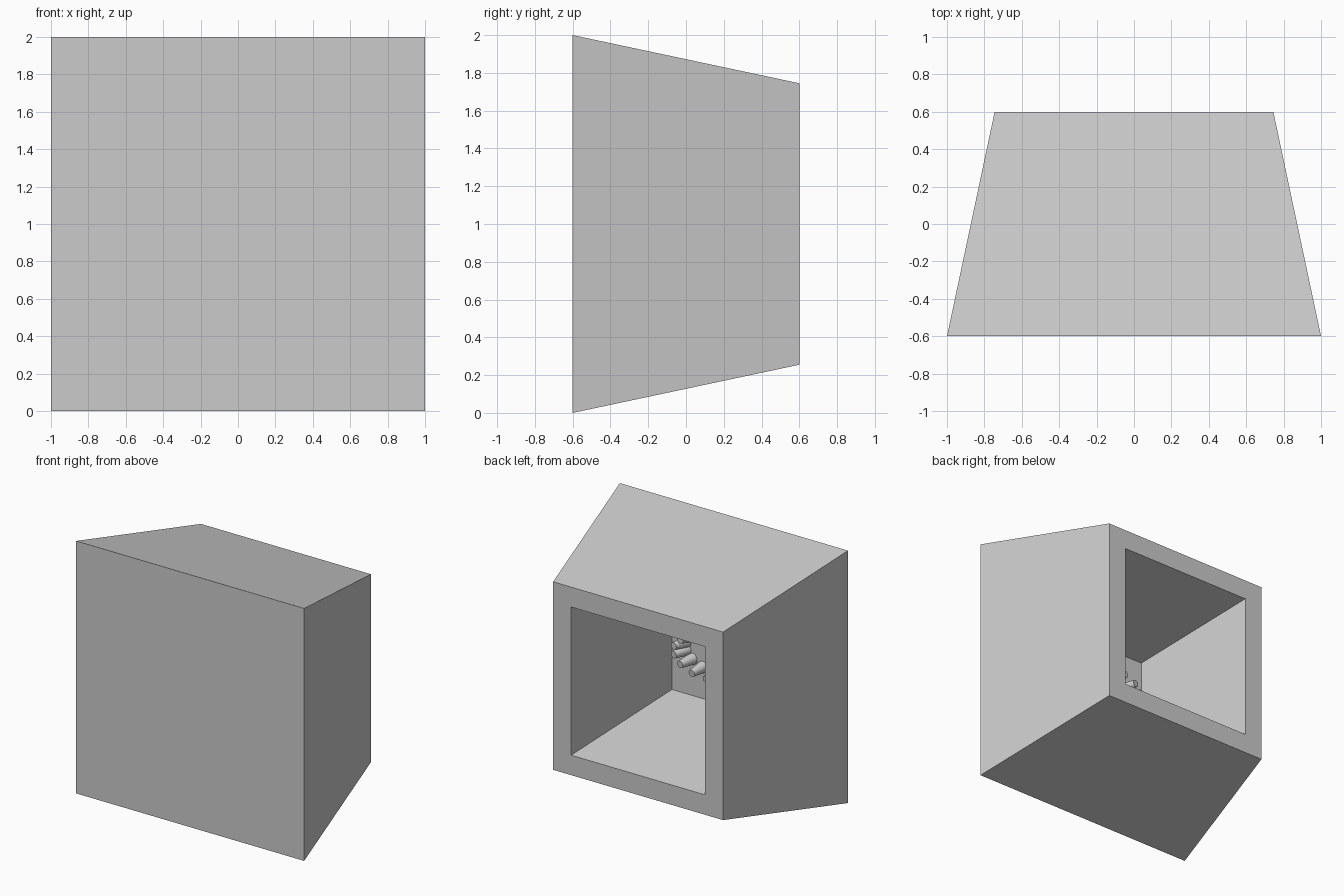
import bpy, bmesh
from math import cos, sin, pi
from mathutils import Vector

if "Cube" in bpy.data.objects:
    bpy.data.objects.remove(bpy.data.objects["Cube"], do_unlink=True)

grey = bpy.data.materials.new("plain grey")
grey.use_nodes = True
colour = (0.6, 0.6, 0.6, 1)
grey.diffuse_color = colour
grey.node_tree.nodes["Principled BSDF"].inputs["Base Color"].default_value = colour


def add_object(name, bm):
    bmesh.ops.recalc_face_normals(bm, faces=bm.faces)
    mesh = bpy.data.meshes.new(name)
    bm.to_mesh(mesh)
    bm.free()
    mesh.materials.append(grey)
    obj = bpy.data.objects.new(name, mesh)
    bpy.context.collection.objects.link(obj)
    return obj


# Tapered housing: square rings from the front, round the rear rim, into the recess
rings = [(1.0, -0.6), (0.745, 0.6), (0.587, 0.6), (0.382, -0.37)]
bm = bmesh.new()
loops = []
for half, y in rings:
    loops.append([bm.verts.new((sx * half, y, 1 + sz * half))
                  for sx, sz in ((-1, -1), (1, -1), (1, 1), (-1, 1))])
for a, b in zip(loops, loops[1:]):
    for i in range(4):
        j = (i + 1) % 4
        bm.faces.new((a[i], a[j], b[j], b[i]))
bm.faces.new(loops[0])
bm.faces.new(loops[-1])
add_object("housing", bm)


# Small tapered pegs standing in an oval on the recess floor, fanned slightly outward
def peg(name, base, tip):
    axis = tip - base
    bm = bmesh.new()
    bmesh.ops.create_cone(bm, cap_ends=True, segments=20, radius1=0.045,
                          radius2=0.028, depth=axis.length)
    bm.transform(axis.to_track_quat('Z', 'Y').to_matrix().to_4x4())
    bmesh.ops.translate(bm, verts=bm.verts, vec=(base + tip) / 2)
    obj = add_object(name, bm)
    bpy.ops.object.select_all(action='DESELECT')
    obj.select_set(True)
    bpy.context.view_layer.objects.active = obj
    bpy.ops.object.shade_smooth_by_angle()


count = 14
for i in range(count):
    t = 2 * pi * (i + 0.5) / count
    base = Vector((0.26 * cos(t), -0.375, 1 + 0.145 * sin(t)))
    tip = Vector((0.29 * cos(t), -0.25, 1 + 0.155 * sin(t)))
    peg("peg_%d" % (i + 1), base, tip)
